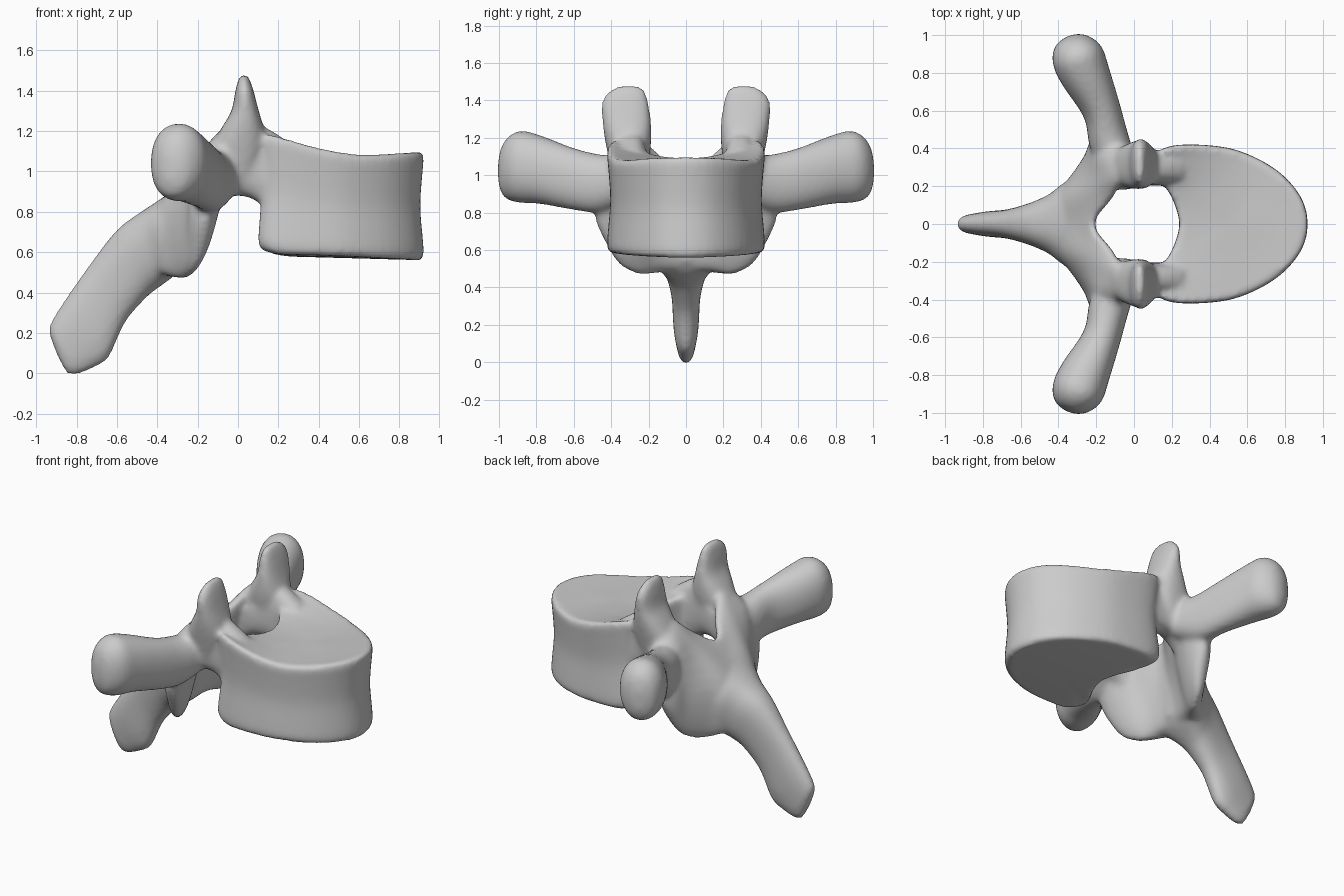
import bpy, bmesh, math
from mathutils import Vector as V

if "Cube" in bpy.data.objects:
    bpy.data.objects.remove(bpy.data.objects["Cube"])

bm = bmesh.new()


def spline(pts, steps, closed=False):
    """Catmull-Rom through points."""
    n, out = len(pts), []
    for i in range(n if closed else n - 1):
        g = (lambda k: pts[k % n]) if closed else (lambda k: pts[min(max(k, 0), n - 1)])
        a, b, c, d = g(i - 1), g(i), g(i + 1), g(i + 2)
        for s in range(steps):
            t = s / steps
            out.append(b + (c - a) * (t / 2) + (a * 2 - b * 5 + c * 4 - d) * (t * t / 2)
                       + (b * 3 - a - c * 3 + d) * (t ** 3 / 2))
    return out if closed else out + [pts[-1]]


def loft(rings, steps=4, side=1):
    """Closed skin through rings of equal point count; side=-1 mirrors in y."""
    cols = [spline(list(c), steps) for c in zip(*rings)]
    grid = [[bm.verts.new((p.x, p.y * side, p.z)) for p in r] for r in zip(*cols)]
    n = len(grid[0])
    faces = [bm.faces.new((p[i], p[(i + 1) % n], q[(i + 1) % n], q[i]))
             for p, q in zip(grid, grid[1:]) for i in range(n)]
    faces += [bm.faces.new(grid[0]), bm.faces.new(grid[-1])]
    bmesh.ops.recalc_face_normals(bm, faces=faces)


def oval(c, a, b, p=2.0, n=28):
    """Superellipse ring around c with half-axis vectors a and b."""
    f = lambda v: math.copysign(abs(v) ** (2 / p), v)
    return [V(c) + V(a) * f(math.cos(math.tau * i / n)) + V(b) * f(math.sin(math.tau * i / n))
            for i in range(n)]


# Vertebral body: kidney outline, waisted sides, raised rear corners
half = [(.24, 0), (.2, .14), (.13, .25), (.10, .35), (.18, .41), (.35, .42),
        (.55, .39), (.75, .29), (.88, .15), (.92, 0)]
outline = spline([V((x, y, 0)) for x, y in half] +
                 [V((x, -y, 0)) for x, y in half[-2:0:-1]], 4, True)


def top_z(x, y):
    t = (max(0, .75 - x) / .65) ** 2
    return 1.075 + .02 * max(0, x - .6) / .3 + .03 * t + .1 * t * (y / .38) ** 2


def bottom_z(x, y):
    return .56 + .022 * (.92 - x) / .8 + .03 * max(0, (.2 - x) / .1) + .012 * (y / .4) ** 2


def body_ring(scale, h):
    ring = []
    for p in outline:
        x, y = .5 + (p.x - .5) * scale, p.y * scale
        lo, hi = bottom_z(x, y), top_z(x, y)
        ring.append(V((x, y, lo + (hi - lo) * h)))
    return ring


loft([body_ring(s, h) for s, h in
      ((.05, 0), (.5, 0), (.85, 0), (.965, .0), (1, .06), (.99, .2), (.96, .5),
       (.985, .8), (1, .94), (.97, 1), (.85, 1), (.5, 1), (.05, 1))], 3)

# Lamina: slab sections in x-z along y, ending in the lower joint lobes
sections = [
    (0, (-.21, 1.01), (-.3, .94), (-.44, .75), (-.42, .52), (-.30, .5), (-.25, .7)),
    (.14, (-.11, 1.1), (-.25, 1.01), (-.41, .78), (-.41, .52), (-.28, .5), (-.21, .72)),
    (.25, (-.06, 1.19), (-.2, 1.07), (-.33, .8), (-.32, .53), (-.24, .48), (-.15, .7)),
    (.36, (-.03, 1.15), (-.19, 1.08), (-.26, .8), (-.25, .57), (-.19, .54), (-.115, .72)),
    (.44, (-.06, 1.05), (-.18, 1.02), (-.23, .85), (-.22, .7), (-.17, .66), (-.12, .75)),
    (.48, (-.1, .95), (-.16, .95), (-.18, .85), (-.18, .76), (-.16, .75), (-.13, .8))]
slab = lambda s, m: spline([V((x, m * s[0], z)) for x, z in s[1:]], 4, True)
loft([slab(s, -1) for s in sections[:0:-1]] + [slab(s, 1) for s in sections])

# Spinous process: upper edge, lower edge, half thickness
spine = [((-.2, 1.0), (-.27, .54), .06), ((-.36, .88), (-.32, .48), .22),
         ((-.48, .8), (-.40, .42), .16),
         ((-.6, .71), (-.46, .37), .115), ((-.73, .545), (-.56, .25), .08),
         ((-.86, .36), (-.64, .08), .068), ((-.928, .25), (-.72, .025), .055),
         ((-.935, .2), (-.80, -.005), .045), ((-.9, .1), (-.85, 0), .025)]
rings = []
for (x1, z1), (x2, z2), w in spine:
    rings.append(oval(((x1 + x2) / 2, 0, (z1 + z2) / 2),
                      ((x1 - x2) / 2, 0, (z1 - z2) / 2), (0, w, 0), 2.4))
loft(rings)

# Paired parts
for side in (1, -1):
    # Pedicle: x, low z, high z, half width
    loft([oval((x, .29, (lo + hi) / 2), (0, w, 0), (0, 0, (hi - lo) / 2), 2.6)
          for x, lo, hi, w in ((-.16, .75, 1.1, .09), (-.06, .865, 1.15, .11),
                               (.04, .875, 1.21, .09), (.13, .83, 1.22, .085),
                               (.26, .78, 1.14, .09))], 4, side)
    # Upper articular process: x, y, z, half depth, half width
    loft([oval((x, y, z), (dx, 0, 0), (0, dy, 0), 2.4) for x, y, z, dx, dy in
          ((-.01, .3, .95, .09, .08), (0, .305, 1.1, .13, .11), (.02, .31, 1.2, .11, .125),
           (.035, .318, 1.3, .068, .13), (.032, .325, 1.4, .045, .122),
           (.03, .312, 1.455, .028, .09), (.03, .305, 1.478, .014, .05))], 4, side)
    # Transverse process: x, y, z, half depth, half height
    loft([oval((x, y, z), (a * .93, a * .36, 0), (0, 0, b), 2.2) for x, y, z, a, b in
          ((-.08, .3, .98, .1, .12), (-.135, .45, .955, .108, .155),
           (-.17, .6, .98, .102, .165), (-.255, .78, 1.03, .132, .183),
           (-.3, .89, 1.045, .138, .192), (-.335, .965, 1.03, .095, .15),
           (-.345, .995, 1.02, .03, .06))], 4, side)

# Fuse the parts into one smooth bone
mesh = bpy.data.meshes.new("vertebra")
bm.to_mesh(mesh)
bm.free()
bone = bpy.data.objects.new("vertebra", mesh)
bpy.context.collection.objects.link(bone)
fuse = bone.modifiers.new("fuse", 'REMESH')
fuse.mode = 'VOXEL'
fuse.voxel_size = .016
fuse.use_smooth_shade = True
soften = bone.modifiers.new("soften", 'SMOOTH')
soften.factor = .5
soften.iterations = 8
